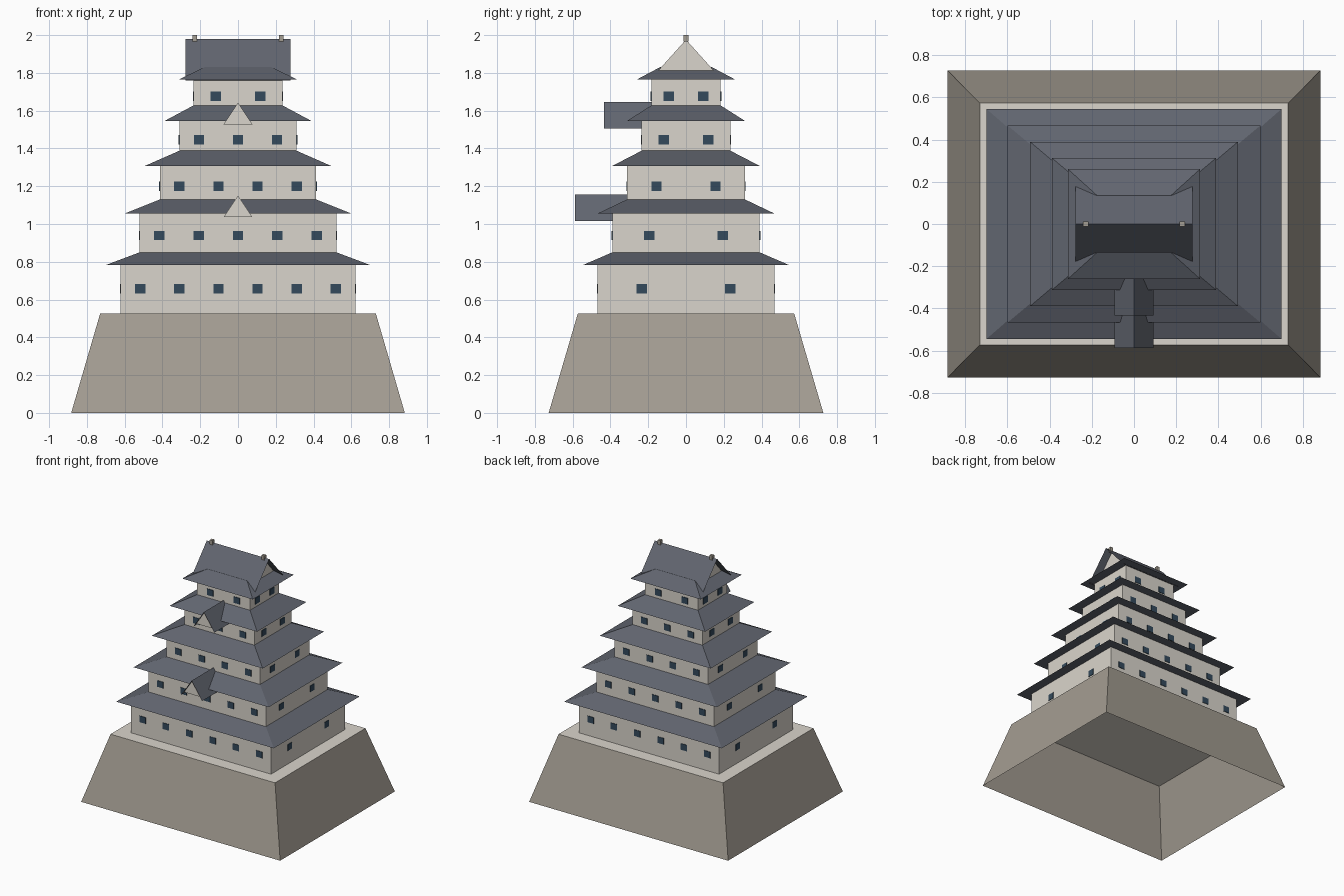
import bpy, bmesh, math

if "Cube" in bpy.data.objects:
    bpy.data.objects.remove(bpy.data.objects["Cube"])


def material(name, rgb):
    lin = [(c / 255 / 12.92) if c < 10 else ((c / 255 + 0.055) / 1.055) ** 2.4 for c in rgb]
    m = bpy.data.materials.new(name)
    m.diffuse_color = (*lin, 1)
    m.use_nodes = True
    m.node_tree.nodes["Principled BSDF"].inputs["Base Color"].default_value = m.diffuse_color
    return m


PLASTER = material("plaster", (218, 213, 204))
STONE = material("stone", (164, 157, 146))
TILE = material("roof_tile", (97, 101, 111))
GLASS = material("window_dark", (52, 74, 92))


def finish(name, bm, *mats):
    me = bpy.data.meshes.new(name)
    bm.to_mesh(me)
    bm.free()
    for m in mats:
        me.materials.append(m)
    ob = bpy.data.objects.new(name, me)
    bpy.context.collection.objects.link(ob)
    return ob


def add_frustum(bm, x0, y0, z0, x1, y1, z1, cx=0, cy=0, bottom=True):
    """Rectangular frustum from half sizes; returns its top face."""
    signs = ((-1, -1), (1, -1), (1, 1), (-1, 1))
    lo = [bm.verts.new((cx + sx * x0, cy + sy * y0, z0)) for sx, sy in signs]
    hi = [bm.verts.new((cx + sx * x1, cy + sy * y1, z1)) for sx, sy in signs]
    for i in range(4):
        j = (i + 1) % 4
        bm.faces.new((lo[i], lo[j], hi[j], hi[i]))
    if bottom:
        bm.faces.new(lo[::-1])
    return bm.faces.new(hi)


def frustum(name, mat, *dims):
    bm = bmesh.new()
    add_frustum(bm, *dims)
    return finish(name, bm, mat)


def gable(name, half_w, z_eave, z_ridge, y0, y1, wall_ys, z_wall):
    """Two thin roof planes along y, with plaster triangles closing the ends."""
    bm = bmesh.new()
    rows = [[bm.verts.new((x, y, z)) for x, z in
             ((-half_w, z_eave), (0, z_ridge), (half_w, z_eave))] for y in (y0, y1)]
    for i in range(2):
        bm.faces.new((rows[0][i], rows[0][i + 1], rows[1][i + 1], rows[1][i]))
    roof = finish(name + "_roof", bm, TILE)
    bm = bmesh.new()
    top = z_ridge - 0.004
    w = half_w * (top - z_wall) / (z_ridge - z_eave)
    for y in wall_ys:
        s = -1 if y < 0 else 1
        bm.faces.new([bm.verts.new(p) for p in
                      ((s * w, y, z_wall), (-s * w, y, z_wall), (0, y, top))])
    return roof, finish(name + "_wall", bm, PLASTER)


# Stone base, open underneath, with a plaster-coloured top
bm = bmesh.new()
add_frustum(bm, 0.883, 0.727, 0, 0.73, 0.573, 0.525, 0, 0, False).material_index = 1
finish("stone_base", bm, STONE, PLASTER)

# Tiers: wall half x, half y, wall bottom, eave height, roof top, window height, front windows
tiers = [
    (0.621, 0.468, 0.525, 0.783, 0.850, 0.658, 6),
    (0.521, 0.390, 0.850, 1.056, 1.130, 0.939, 5),
    (0.414, 0.312, 1.130, 1.308, 1.388, 1.199, 4),
    (0.310, 0.235, 1.388, 1.546, 1.628, 1.446, 3),
    (0.235, 0.183, 1.628, 1.765, 1.830, 1.676, 2),
]
W, H, T = 0.0275, 0.025, 0.004
for i, (wx, wy, z0, ze, zt, zw, n) in enumerate(tiers):
    k = i + 1
    nx, ny = tiers[k][:2] if k < len(tiers) else (0.178, 0.138)
    frustum(f"wall_{k}", PLASTER, wx, wy, z0, wx, wy, ze)
    frustum(f"hip_roof_{k}", TILE, wx + 0.078, wy + 0.077, ze, nx, ny, zt)

    # Window plates, evenly spaced on all four sides
    bm = bmesh.new()
    for s in (-1, 1):
        for j in range(n):
            x = -wx + 2 * wx * (j + 0.5) / n
            add_frustum(bm, W, T, zw - H, W, T, zw + H, x, s * wy)
        for j in (-0.5, 0.5):
            add_frustum(bm, T, W, zw - H, T, W, zw + H, s * wx, j * wy)
    finish(f"windows_{k}", bm, GLASS)

# Front dormers
gable("lower_dormer", 0.093, 1.016, 1.155, -0.588, -0.312, [-0.575], 1.038)
gable("upper_dormer", 0.093, 1.506, 1.646, -0.433, -0.183, [-0.42], 1.528)

# Top gable, turned so its ridge runs along x
for part in gable("top_gable", 0.197, 1.761, 1.98, -0.277, 0.277, [-0.213, 0.213], 1.79):
    part.rotation_euler.z = math.pi / 2

# Ridge ornaments
for side, s in (("left", -1), ("right", 1)):
    frustum(f"ridge_ornament_{side}", STONE, 0.013, 0.013, 1.965, 0.013, 0.013, 2.0, s * 0.229, 0)
